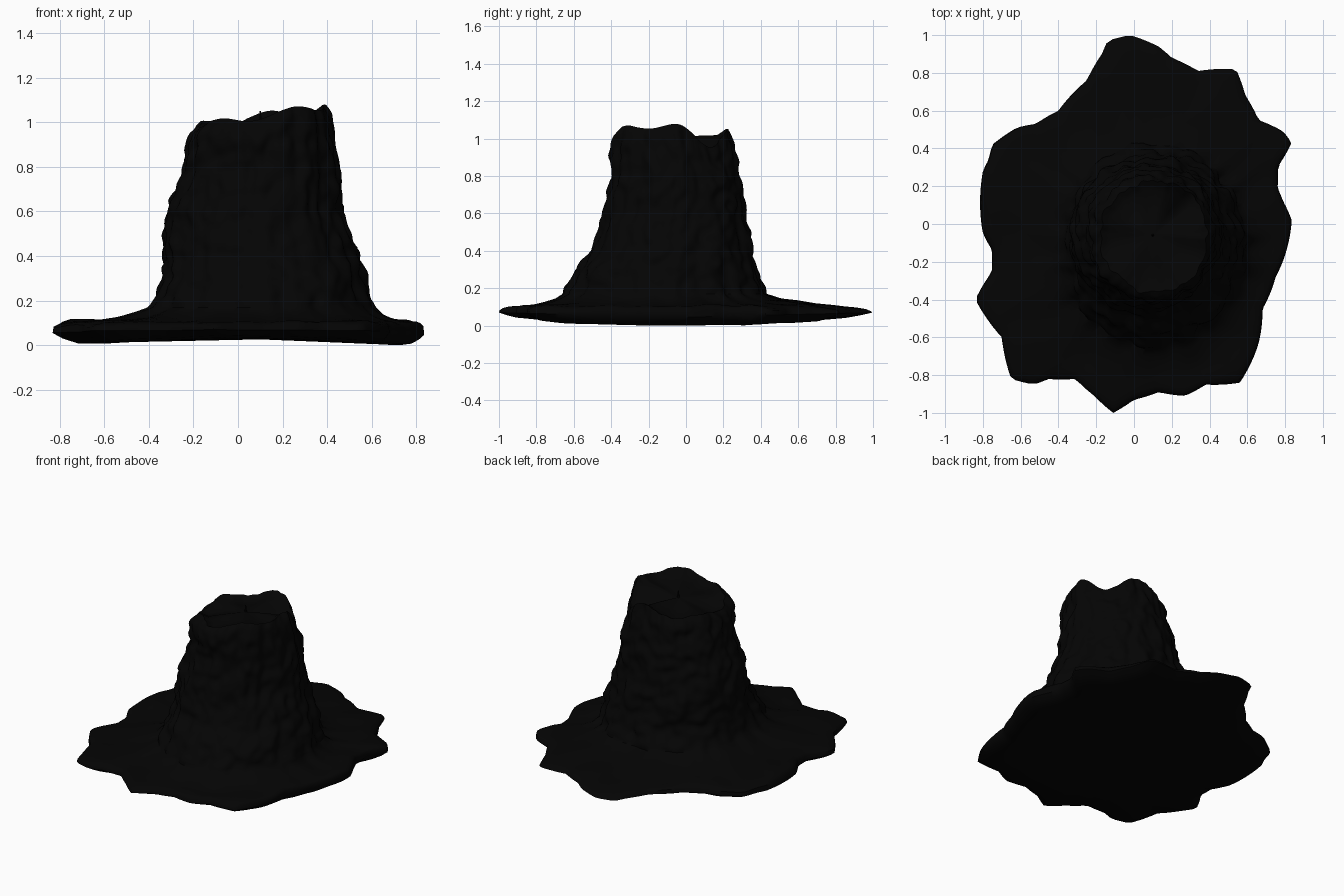
import bpy, bmesh, math
from mathutils import Vector, noise

cube = bpy.data.objects.get("Cube")
if cube:
    bpy.data.objects.remove(cube, do_unlink=True)

SEGMENTS = 192
CENTRE = Vector((0.1, -0.1))

# Ragged rim of the ground patch, counter-clockwise
RIM = [(.835, .02), (.79, .12), (.76, .19), (.76, .3), (.835, .43), (.79, .49),
       (.66, .55), (.59, .68), (.54, .82), (.34, .81), (.2, .88), (.13, .94),
       (-.02, 1), (-.14, .97), (-.17, .9), (-.25, .76), (-.4, .6), (-.52, .53),
       (-.62, .51), (-.75, .42), (-.77, .34), (-.8, .28), (-.8, -.05),
       (-.75, -.14), (-.75, -.25), (-.84, -.4), (-.7, -.6), (-.65, -.82),
       (-.53, -.85), (-.45, -.82), (-.31, -.82), (-.21, -.91), (-.11, -1),
       (0, -.93), (.13, -.89), (.27, -.91), (.38, -.85), (.56, -.84),
       (.66, -.63), (.68, -.45), (.75, -.28), (.81, -.13)]

# Trunk cross-sections: height, then extents in -x, +x, -y, +y
TRUNK = [(.17, -.42, .62, -.66, .43), (.24, -.375, .59, -.62, .40),
         (.31, -.35, .575, -.59, .385), (.4, -.35, .55, -.51, .365),
         (.6, -.325, .475, -.455, .33), (.8, -.26, .455, -.405, .30),
         (.95, -.23, .425, -.41, .265), (1.0, -.215, .415, -.40, .25),
         (1.03, -.185, .4, -.365, .235)]

ANGLES = [2 * math.pi * i / SEGMENTS for i in range(SEGMENTS)]


def make_material(name, rgb):
    mat = bpy.data.materials.new(name)
    mat.use_nodes = True
    mat.diffuse_color = (*rgb, 1)
    shader = mat.node_tree.nodes["Principled BSDF"]
    shader.inputs["Base Color"].default_value = (*rgb, 1)
    shader.inputs["Roughness"].default_value = 0.9
    return mat


def rim_points():
    """Resample the ground rim at the loft angles around the trunk centre."""
    polar = []
    for p in RIM:
        d = Vector(p) - CENTRE
        polar.append((math.atan2(d.y, d.x) % math.tau, d.length))
    polar.sort()
    first, last = polar[0], polar[-1]
    polar = [(last[0] - math.tau, last[1])] + polar + [(first[0] + math.tau, first[1])]
    points = []
    for a in ANGLES:
        for (a0, r0), (a1, r1) in zip(polar, polar[1:]):
            if a0 <= a <= a1:
                r = r0 + (r1 - r0) * (a - a0) / max(a1 - a0, 1e-6)
                points.append(CENTRE + r * Vector((math.cos(a), math.sin(a))))
                break
    return points


def lerp_section(z):
    for low, high in zip(TRUNK, TRUNK[1:]):
        if z <= high[0]:
            t = (z - low[0]) / (high[0] - low[0])
            return [a + (b - a) * t for a, b in zip(low, high)]
    return TRUNK[-1]


def rim_lift(a):
    """Broken rim: high on the left, wavy, with one worn-down shoulder."""
    worn = max(0, math.cos(a - 0.65)) ** 12
    return 0.042 * math.cos(a) + 0.016 * math.sin(5 * a + 0.6) - 0.09 * worn


def trunk_ring(z):
    """One bark ring: an oval with upright ridges, lumps and small flakes."""
    _, x0, x1, y0, y1 = lerp_section(z)
    cx, cy, rx, ry = (x0 + x1) / 2, (y0 + y1) / 2, (x1 - x0) / 2, (y1 - y0) / 2
    ring = []
    for a in ANGLES:
        c, s = math.cos(a), math.sin(a)
        ridge = noise.noise(Vector((c * 6, s * 6, z * 2)))
        lump = noise.noise(Vector((c * 3, s * 3, z * 9 + 5)))
        flake = noise.noise(Vector((c * 7, s * 7, z * 17)))
        k = 0.975 + 0.045 * ridge + 0.045 * lump + 0.045 * flake
        lift = max(0, z - 0.6) / 0.4
        ring.append(Vector((cx + rx * k * c, cy + ry * k * s, z + lift * rim_lift(a))))
    return ring


def floor_height(p):
    """Underside: arched across x, rising towards the front and back."""
    arch = 0.026 * (1 - min(1, abs(p.x) / 0.7) ** 2)
    return arch + 0.05 * max(0, abs(p.y) - 0.65)


def loft(bm, rings, start_tip, end_tip):
    """Skin a list of rings, closing each end with a fan to a centre point."""
    loops = [[bm.verts.new(p) for p in ring] for ring in rings]
    for a, b in zip(loops, loops[1:]):
        for i in range(SEGMENTS):
            j = (i + 1) % SEGMENTS
            bm.faces.new((a[i], a[j], b[j], b[i]))
    for loop, tip in ((loops[0], start_tip), (loops[-1], end_tip)):
        v = bm.verts.new(tip)
        for i in range(SEGMENTS):
            bm.faces.new((loop[i], loop[(i + 1) % SEGMENTS], v))


def finish(bm, name, mat):
    bmesh.ops.recalc_face_normals(bm, faces=bm.faces)
    mesh = bpy.data.meshes.new(name)
    bm.to_mesh(mesh)
    bm.free()
    mesh.materials.append(mat)
    obj = bpy.data.objects.new(name, mesh)
    bpy.context.collection.objects.link(obj)
    bpy.ops.object.select_all(action='DESELECT')
    obj.select_set(True)
    bpy.context.view_layer.objects.active = obj
    bpy.ops.object.shade_smooth_by_angle(angle=math.radians(50))


charred = make_material("charred black", (0.0013, 0.0013, 0.0013))
outline = rim_points()
foot = trunk_ring(TRUNK[0][0])
rings = []

# Underside, curling up to the thin edge
for f, curl in ((.8, 0), (.5, 0), (.25, .15), (.1, .55), (0, 1)):
    ring = []
    for edge, base in zip(outline, foot):
        p = edge.lerp(base.xy, f)
        low = floor_height(p)
        edge_z = 0.045 + 0.025 * abs(edge.y)
        ring.append(Vector((p.x, p.y, low + (edge_z - low) * curl)))
    rings.append(ring)

# Upper ground, rising to the flared foot of the trunk
for f, z in ((.01, .085), (.06, .097), (.15, .105), (.32, .108), (.5, .115),
             (.68, .127), (.85, .143)):
    ring = []
    for edge, base in zip(outline, foot):
        p = edge.lerp(base.xy, f)
        bump = noise.noise(Vector((p.x * 6, p.y * 6, 2)))
        dip = 0.03 * max(0, p.y - 0.7)
        ring.append(Vector((p.x, p.y, z + 0.016 * bump - dip)))
    rings.append(ring)

# Bark, in evenly spaced rings up to the broken rim
bottom_z, top_z = TRUNK[0][0], TRUNK[-1][0]
steps = 48
for i in range(steps + 1):
    rings.append(trunk_ring(bottom_z + (top_z - bottom_z) * i / steps))

# Sunken cut face, following the broken rim and levelling out inwards
heart = Vector((0.1, -0.06, 1.005))
rim = rings[-1]
for inward, drop in ((.08, .012), (.18, .025), (.5, .012)):
    rings.append([p.lerp(heart, inward) - Vector((0, 0, drop)) for p in rim])

bm = bmesh.new()
loft(bm, rings, (CENTRE.x, CENTRE.y, 0.026), heart)
finish(bm, "tree_stump", charred)

# Splinter standing at the heart of the cut face
bm = bmesh.new()
bmesh.ops.create_cone(bm, cap_ends=True, segments=6, radius1=0.008, radius2=0.003, depth=0.05)
bmesh.ops.translate(bm, verts=bm.verts, vec=heart + Vector((0, 0, 0.02)))
finish(bm, "heart_splinter", charred)
